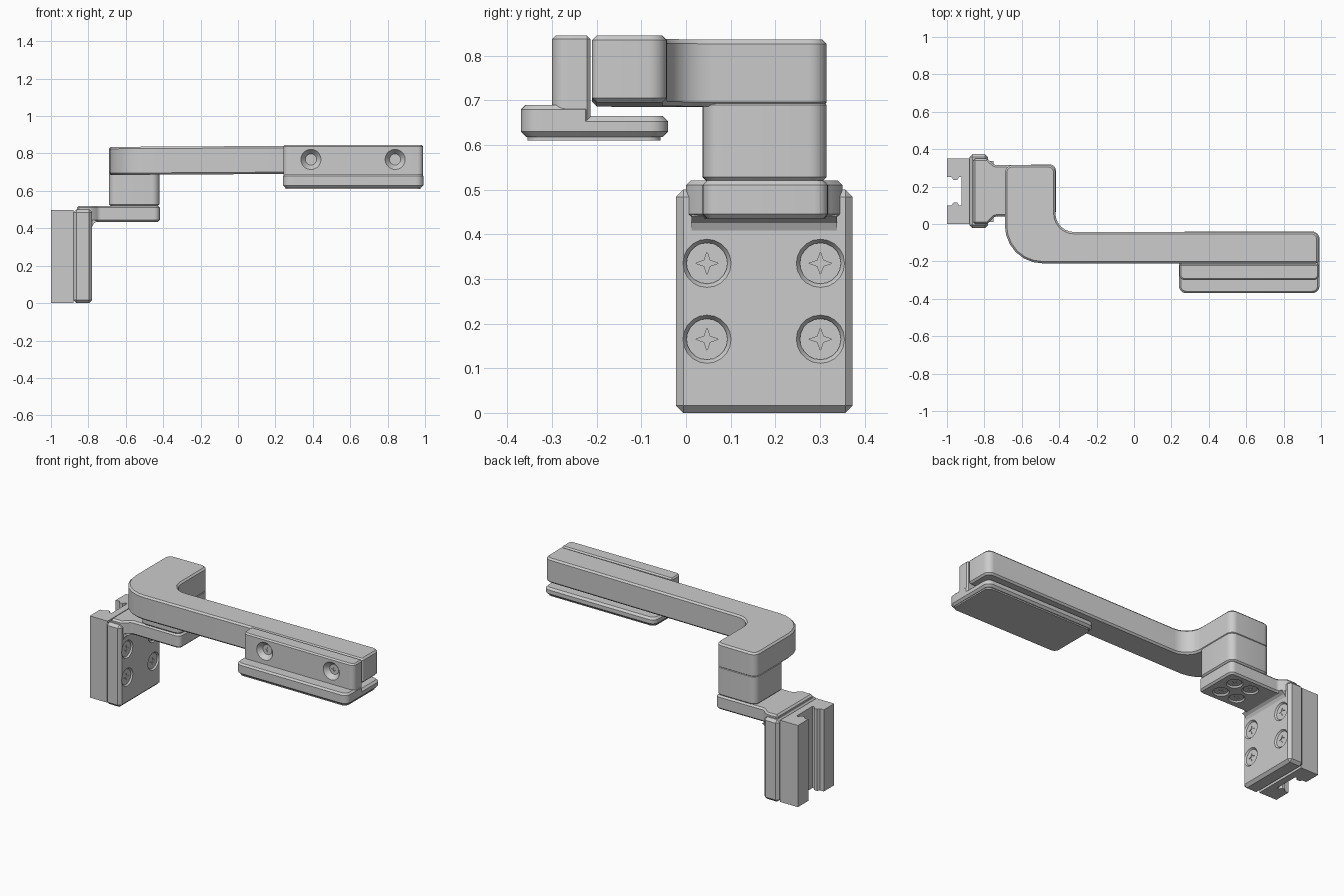
import bpy, bmesh, math
from mathutils import Vector, Matrix

if "Cube" in bpy.data.objects:
    bpy.data.objects.remove(bpy.data.objects["Cube"])


def rounded(corners, steps=6):
    """Turn (x, y[, radius]) corners into an outline with circular fillets."""
    out, n = [], len(corners)
    for i, c in enumerate(corners):
        p = Vector(c[:2])
        r = c[2] if len(c) > 2 else 0
        if not r:
            out.append(p)
            continue
        u = (Vector(corners[i - 1][:2]) - p).normalized()
        v = (Vector(corners[(i + 1) % n][:2]) - p).normalized()
        half = u.angle(v) / 2
        d, w = r / math.tan(half), math.sin(half)
        for k in range(steps + 1):
            t = k / steps
            a, b, e = (1 - t) ** 2, 2 * w * t * (1 - t), t * t
            out.append(((p + u * d) * a + p * b + (p + v * d) * e) / (a + b + e))
    return out


def finish(name, bm, matrix=None):
    bmesh.ops.recalc_face_normals(bm, faces=bm.faces)
    if matrix:
        bm.transform(matrix)
    me = bpy.data.meshes.new(name)
    bm.to_mesh(me)
    bm.free()
    ob = bpy.data.objects.new(name, me)
    bpy.context.collection.objects.link(ob)
    return ob


def apply(ob, mod):
    bpy.context.view_layer.objects.active = ob
    bpy.ops.object.modifier_apply(modifier=mod.name)


def prism(name, corners, z0, z1, bevel=0, matrix=None):
    """Extrude an outline from z0 to z1, with optional chamfered edges."""
    bm = bmesh.new()
    face = bm.faces.new([bm.verts.new((p.x, p.y, z0)) for p in rounded(corners)])
    top = bmesh.ops.extrude_face_region(bm, geom=[face])["geom"]
    for v in top:
        if isinstance(v, bmesh.types.BMVert):
            v.co.z = z1
    ob = finish(name, bm, matrix)
    if bevel:
        m = ob.modifiers.new("chamfer", "BEVEL")
        m.width, m.segments, m.limit_method = bevel, 1, "ANGLE"
        m.angle_limit = math.radians(35)
        apply(ob, m)
    return ob


def rect(x0, x1, y0, y1, r=0):
    return [(x0, y0, r), (x1, y0, r), (x1, y1, r), (x0, y1, r)]


def cone(name, r_low, r_top, z0, z1, matrix):
    bm = bmesh.new()
    bmesh.ops.create_cone(bm, cap_ends=True, segments=20, radius1=r_low,
                          radius2=r_top, depth=z1 - z0)
    bmesh.ops.translate(bm, verts=bm.verts, vec=(0, 0, (z0 + z1) / 2))
    return finish(name, bm, matrix)


def cut(target, cutter):
    cutter.hide_render = True
    m = target.modifiers.new("cut", "BOOLEAN")
    m.operation, m.solver, m.object = "DIFFERENCE", "EXACT", cutter
    apply(target, m)
    bpy.data.objects.remove(cutter)


def screw(name, target, loc, direction, r, r_head, depth):
    """Countersunk recess in the target with a cross-slotted head inside."""
    mat = Matrix.Translation(loc) @ Vector(direction).to_track_quat("Z", "Y").to_matrix().to_4x4()
    slope = (r - r_head) / depth
    cut(target, cone("recess", r_head, r + slope * 0.005, -depth, 0.005, mat))
    head = cone(name, r_head, r_head, -depth - 0.012, -depth + 0.004, mat)
    star = []
    for k in range(8):
        a, q = k * math.pi / 4, r_head * (0.55 if k % 2 == 0 else 0.2)
        star.append((q * math.cos(a), q * math.sin(a)))
    cut(head, prism("slot", star, -depth - 0.006, 0.02, matrix=mat))


# Slotted rail clamp with hooked lips
lower = [(-0.88, 0), (-1, 0), (-1, 0.10), (-0.975, 0.10), (-0.965, 0.115),
         (-0.945, 0.115), (-0.935, 0.098), (-0.922, 0.098)]
prism("rail_clamp", lower + [(x, 0.35 - y) for x, y in reversed(lower)], 0, 0.498)

# Mounting plate with four screws
plate = prism("mounting_plate", rect(-0.88, -0.78, -0.022, 0.373), 0, 0.5, 0.016)
for i, (y, z) in enumerate([(y, z) for y in (0.047, 0.301) for z in (0.165, 0.335)]):
    screw(f"plate_screw_{i + 1}", plate, (-0.78, y, z), (1, 0, 0), 0.054, 0.046, 0.012)

# Horizontal bracket that flares into the plate
bracket = prism("bracket", [(-0.86, 0), (-0.785, 0), (-0.745, 0.04, 0.03),
                            (-0.418, 0.037, 0.03), (-0.418, 0.318, 0.03),
                            (-0.745, 0.315, 0.03), (-0.785, 0.35), (-0.86, 0.35)],
                0.435, 0.52, 0.01)
for i, (x, y) in enumerate([(x, y) for x in (-0.62, -0.51) for y in (0.12, 0.235)]):
    screw(f"bracket_screw_{i + 1}", bracket, (x, y, 0.435), (0, 0, -1), 0.046, 0.038, 0.012)

# Sloped gusset under the bracket
xz = Matrix(((1, 0, 0, 0), (0, 0, 1, 0), (0, 1, 0, 0), (0, 0, 0, 1)))
prism("gusset", [(-0.80, 0.41), (-0.78, 0.408), (-0.772, 0.425), (-0.75, 0.44), (-0.80, 0.45)],
      0.012, 0.338, matrix=xz)

# Post rising from the bracket to the arm
prism("post", rect(-0.69, -0.42, 0.037, 0.315, 0.04), 0.518, 0.70, 0.01)

# Long cranked arm, rising slightly towards its free end
arm = prism("arm", [(-0.69, 0.315, 0.04), (-0.42, 0.315, 0.04), (-0.42, -0.043, 0.10),
                    (0.987, -0.043, 0.04), (0.987, -0.21, 0.015), (-0.69, -0.21, 0.20)],
            0.685, 0.835, 0.01)
for v in arm.data.vertices:
    v.co.z += (v.co.x + 0.69) * 0.006

# Clamp jaw at the free end: upright cheek, stepped foot and pad
cheek = prism("jaw_cheek", [(0.242, -0.30, 0.03), (0.99, -0.30, 0.03),
                            (0.99, -0.214), (0.242, -0.214)], 0.64, 0.845, 0.008)
for i, x in enumerate((0.39, 0.84)):
    screw(f"jaw_screw_{i + 1}", cheek, (x, -0.30, 0.768), (0, -1, 0), 0.054, 0.03, 0.03)
prism("jaw_foot", rect(0.24, 0.992, -0.37, -0.04, 0.04), 0.618, 0.665, 0.012)
prism("jaw_foot_step", [(0.24, -0.37, 0.04), (0.992, -0.37, 0.04),
                        (0.992, -0.215), (0.24, -0.215)], 0.63, 0.689, 0.01)
prism("jaw_pad", rect(0.255, 0.977, -0.355, -0.057, 0.03), 0.61, 0.63)

# Smooth the fillets, keep the edges crisp
bpy.ops.object.select_all(action="SELECT")
bpy.context.view_layer.objects.active = arm
bpy.ops.object.shade_smooth_by_angle(angle=math.radians(25))
